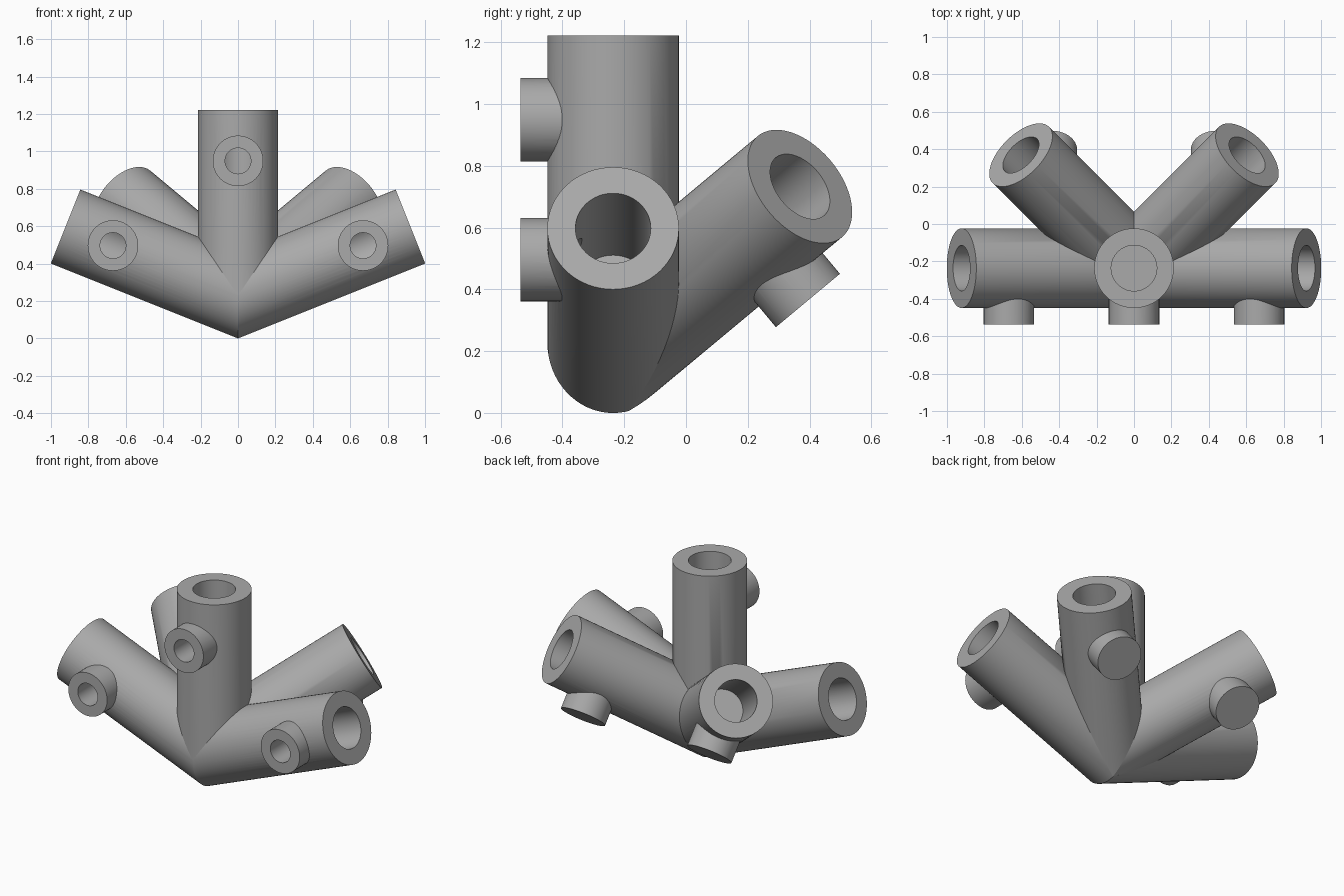
import bpy, bmesh, math
from mathutils import Vector, Matrix

if "Cube" in bpy.data.objects:
    bpy.data.objects.remove(bpy.data.objects["Cube"], do_unlink=True)

HUB = Vector((0, -0.236, 0.229))
LENGTH, RADIUS, BORE = 0.993, 0.213, 0.122
SOCKET_DEPTH = 0.54
BOSS_AT, BOSS_RADIUS, BOSS_REACH, SCREW = 0.72, 0.135, 0.30, 0.069

grey = bpy.data.materials.new("plain grey")
grey.use_nodes = True
grey.diffuse_color = (0.4, 0.4, 0.4, 1)
grey.node_tree.nodes["Principled BSDF"].inputs["Base Color"].default_value = (0.4, 0.4, 0.4, 1)


def rod(name, origin, axis, start, end, radius, clip_planes=()):
    """Solid round bar along an axis, optionally mitred by planes through its origin."""
    bm = bmesh.new()
    bmesh.ops.create_cone(bm, cap_ends=True, segments=64, radius1=radius,
                          radius2=radius, depth=end - start)
    turn = Vector((0, 0, 1)).rotation_difference(axis).to_matrix().to_4x4()
    bm.transform(Matrix.Translation(origin + axis * (start + end) / 2) @ turn)
    for normal in clip_planes:
        bmesh.ops.bisect_plane(bm, geom=bm.verts[:] + bm.edges[:] + bm.faces[:],
                               plane_co=origin, plane_no=normal, clear_inner=True)
        rim = [e for e in bm.edges if e.is_boundary]
        if rim:
            bmesh.ops.holes_fill(bm, edges=rim, sides=0)
    bmesh.ops.recalc_face_normals(bm, faces=bm.faces)
    mesh = bpy.data.meshes.new(name)
    bm.to_mesh(mesh)
    bm.free()
    mesh.materials.append(grey)
    obj = bpy.data.objects.new(name, mesh)
    bpy.context.collection.objects.link(obj)
    return obj


def combine(body, tool, operation):
    """Apply a boolean and discard the tool."""
    mod = body.modifiers.new(operation.lower(), 'BOOLEAN')
    mod.operation, mod.solver, mod.object = operation, 'EXACT', tool
    tool.hide_render = True
    bpy.ops.object.select_all(action='DESELECT')
    bpy.context.view_layer.objects.active = body
    body.select_set(True)
    bpy.ops.object.modifier_apply(modifier=mod.name)
    bpy.data.objects.remove(tool, do_unlink=True)


# Each socket: axis direction and the way its screw boss points
FRONT = Vector((0, -1, 0))
sockets = {"upright_socket": (Vector((0, 0, 1)), FRONT)}
for side, s in (("left", 1), ("right", -1)):
    sockets[side + "_side_socket"] = (Vector((s, 0, 0.4)).normalized(), FRONT)
    sockets[side + "_rear_socket"] = (Vector((s * 0.61, 0.61, 0.508)).normalized(),
                                      Vector((0, 0.508, -0.61)).normalized())

for name, (axis, boss_dir) in sockets.items():
    # Mitre the tube halfway to each neighbour so all five meet cleanly
    mitres = [(axis - other).normalized() for other, _ in sockets.values() if other != axis]
    body = rod(name, HUB, axis, -0.5, LENGTH, RADIUS, mitres)
    seat = HUB + axis * BOSS_AT
    # Screw boss, blind socket bore, then the screw hole into the bore
    combine(body, rod("boss", seat, boss_dir, 0.15, BOSS_REACH, BOSS_RADIUS), 'UNION')
    combine(body, rod("bore", HUB, axis, LENGTH - SOCKET_DEPTH, LENGTH + 0.1, BORE), 'DIFFERENCE')
    combine(body, rod("screw_hole", seat, boss_dir, 0.02, BOSS_REACH + 0.1, SCREW), 'DIFFERENCE')
    bpy.ops.object.shade_smooth_by_angle(angle=math.radians(30))
